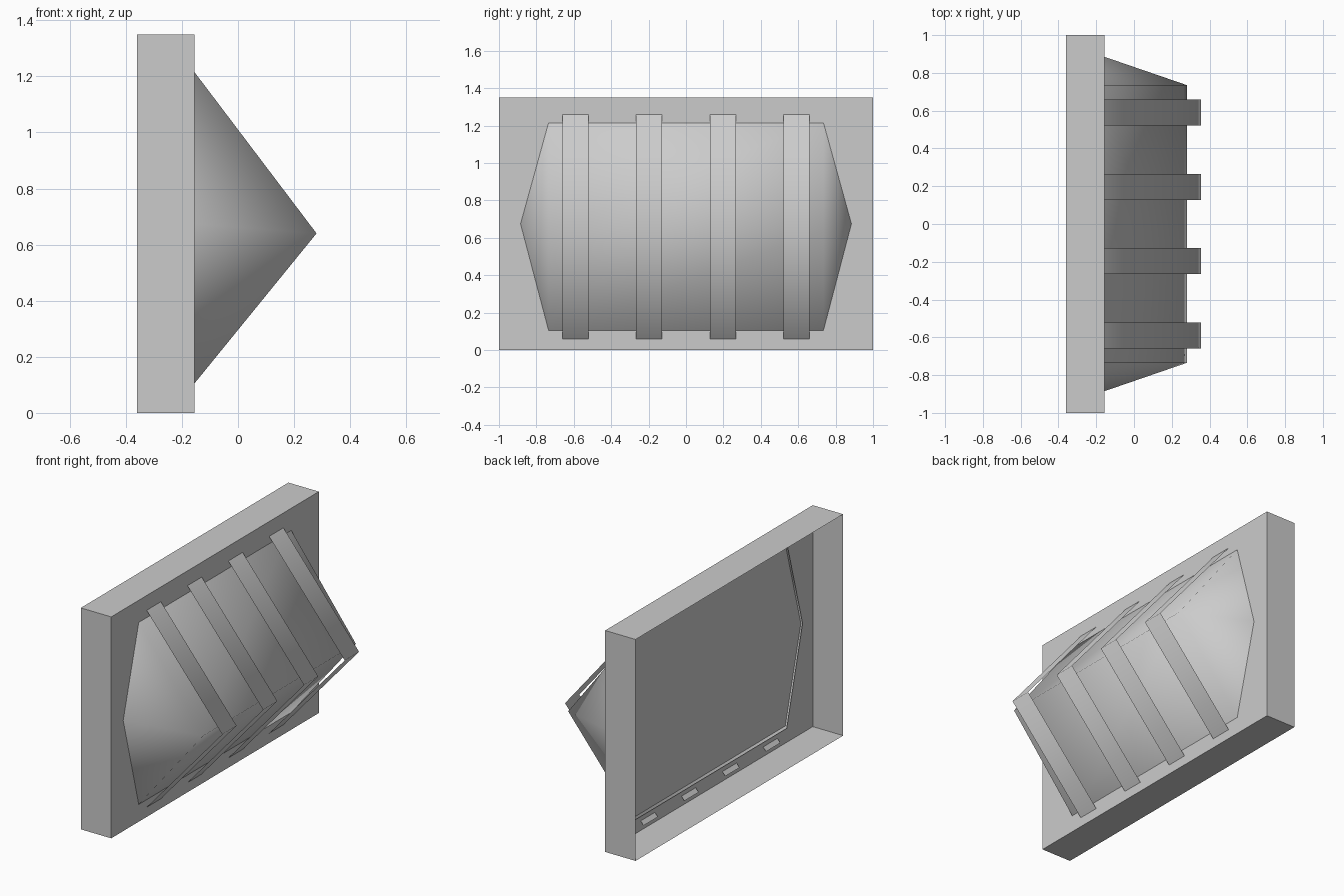
import bpy

cube = bpy.data.objects.get("Cube")
if cube:
    bpy.data.objects.remove(cube, do_unlink=True)

# Single plain grey for the whole model
grey = bpy.data.materials.new("plain_grey")
grey.use_nodes = True
grey.diffuse_color = (0.6, 0.6, 0.6, 1)
grey.node_tree.nodes["Principled BSDF"].inputs["Base Color"].default_value = (0.6, 0.6, 0.6, 1)


def add_mesh(name, verts, faces, smooth=False):
    mesh = bpy.data.meshes.new(name)
    mesh.from_pydata(verts, [], faces)
    mesh.materials.append(grey)
    for poly in mesh.polygons:
        poly.use_smooth = smooth
    obj = bpy.data.objects.new(name, mesh)
    bpy.context.collection.objects.link(obj)
    return obj


# Backing tray: thin sheet box, open at the rear
BACK, PANEL, HEIGHT = -0.36, -0.155, 1.35
corners = [(-1, 0), (1, 0), (1, HEIGHT), (-1, HEIGHT)]
tray_verts = [(x, y, z) for x in (BACK, PANEL) for y, z in corners]
tray_faces = [(4, 5, 6, 7)]
for i in range(4):
    j = (i + 1) % 4
    tray_faces.append((j, i, i + 4, j + 4))
add_mesh("backing_tray", tray_verts, tray_faces)

# Wedge cover: hexagonal base rising to a ridge, softly shaded, open at the rear
BASE = -0.165
base = [(-0.735, 0.093), (0.735, 0.093), (0.888, 0.675),
        (0.735, 1.228), (-0.735, 1.228), (-0.888, 0.675)]
cover_verts = [(BASE, y, z) for y, z in base]
cover_verts += [(0.28, -0.735, 0.64), (0.28, 0.735, 0.64)]
cover_faces = [(0, 1, 7, 6), (1, 2, 7), (2, 3, 7),
               (3, 4, 6, 7), (4, 5, 6), (5, 0, 6)]
add_mesh("wedge_cover", cover_verts, cover_faces, smooth=True)

# Four folded straps standing clear of the cover
strap_profile = [(-0.175, 0.036), (0.355, 0.64), (-0.175, 1.284)]
for number, centre in enumerate((-0.59, -0.197, 0.197, 0.59), 1):
    strap_verts = [(x, centre + side, z) for x, z in strap_profile
                   for side in (-0.069, 0.069)]
    add_mesh(f"strap_{number}", strap_verts,
             [(0, 1, 3, 2), (2, 3, 5, 4)], smooth=True)
